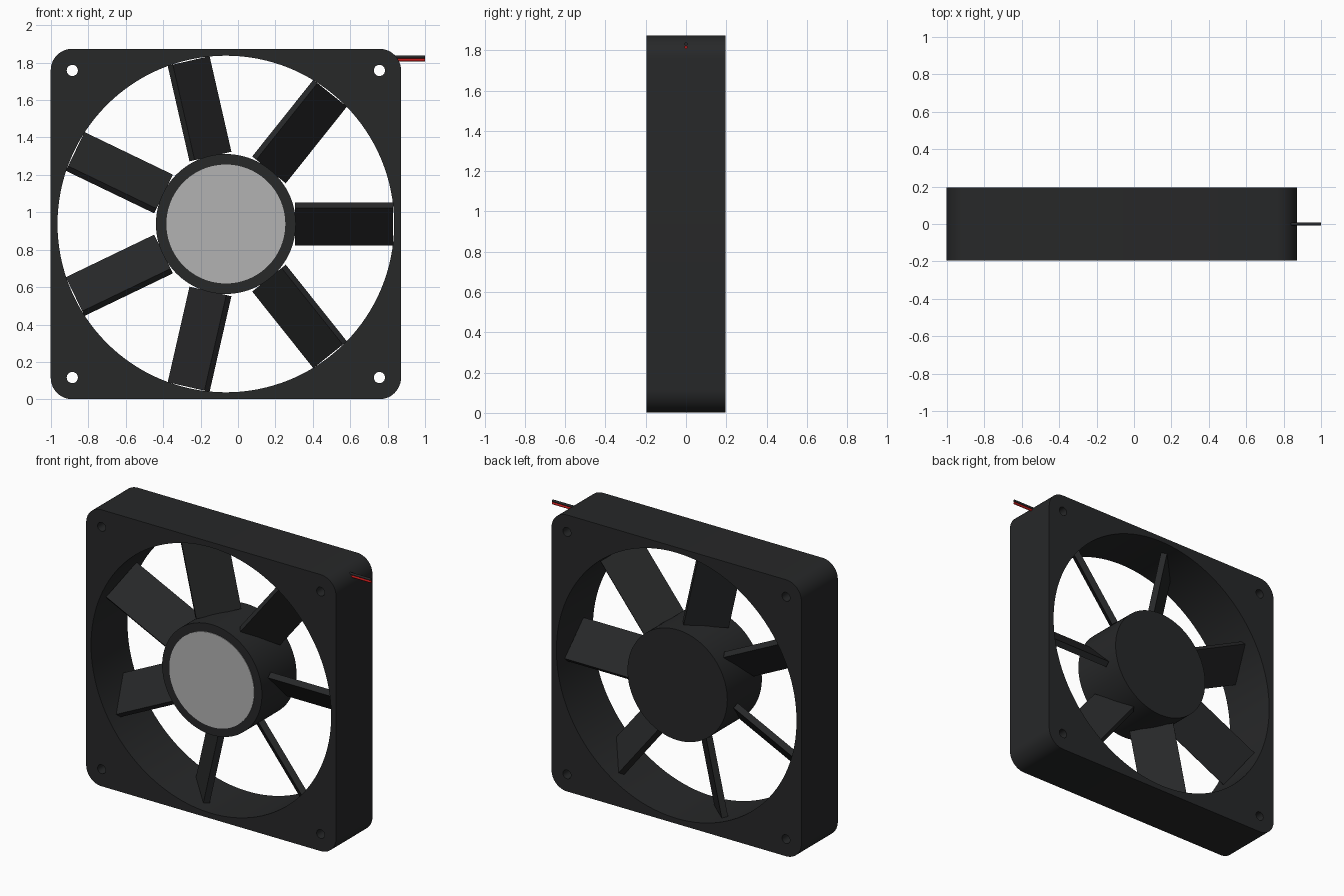
import bpy, bmesh
from math import sin, cos, pi, radians
from mathutils import Matrix, Vector

if "Cube" in bpy.data.objects:
    bpy.data.objects.remove(bpy.data.objects["Cube"])

CX, CZ, HALF, DEPTH = -0.065, 0.9375, 0.9365, 0.39


def material(name, rgb):
    m = bpy.data.materials.new(name)
    m.diffuse_color = (*rgb, 1)
    m.use_nodes = True
    m.node_tree.nodes["Principled BSDF"].inputs["Base Color"].default_value = m.diffuse_color
    return m


BLACK = material("black_plastic", (0.02, 0.021, 0.022))
LABEL = material("label_grey", (0.45, 0.45, 0.45))
RED = material("red_insulation", (0.5, 0.01, 0.01))


def circle(x, y, r, n):
    return [(x + r * cos(2 * pi * i / n), y + r * sin(2 * pi * i / n)) for i in range(n)]


def smooth(ob):
    bpy.ops.object.select_all(action='DESELECT')
    ob.select_set(True)
    bpy.context.view_layer.objects.active = ob
    bpy.ops.object.shade_smooth_by_angle(angle=radians(30))


def cylinder(name, mat, loc, r, depth, rot, n=96):
    bpy.ops.mesh.primitive_cylinder_add(vertices=n, radius=r, depth=depth, location=loc, rotation=rot)
    ob = bpy.context.object
    ob.name = name
    ob.data.materials.append(mat)
    smooth(ob)
    return ob


# Frame: rounded square outline with the big opening and four screw holes
R = 0.115
outline = []
for k, (sx, sy) in enumerate([(1, 1), (-1, 1), (-1, -1), (1, -1)]):
    for i in range(13):
        a = pi / 2 * (k + i / 12)
        outline.append((sx * (HALF - R) + R * cos(a), sy * (HALF - R) + R * sin(a)))
loops = [outline, circle(0, 0, 0.9, 128)]
loops += [circle(sx * 0.821, sy * 0.821, 0.03, 24) for sx in (-1, 1) for sy in (-1, 1)]

cu = bpy.data.curves.new("frame_profile", 'CURVE')
cu.dimensions = '2D'
cu.fill_mode = 'BOTH'
cu.extrude = DEPTH / 2
for pts in loops:
    sp = cu.splines.new('POLY')
    sp.points.add(len(pts) - 1)
    for p, (x, y) in zip(sp.points, pts):
        p.co = (x, y, 0, 1)
    sp.use_cyclic_u = True
frame = bpy.data.objects.new("frame", cu)
bpy.context.collection.objects.link(frame)
frame.location = (CX, 0, CZ)
frame.rotation_euler = (pi / 2, 0, 0)
frame.select_set(True)
bpy.context.view_layer.objects.active = frame
bpy.ops.object.convert(target='MESH')
frame = bpy.context.object
bm = bmesh.new()
bm.from_mesh(frame.data)
bmesh.ops.remove_doubles(bm, verts=bm.verts, dist=1e-5)
bmesh.ops.recalc_face_normals(bm, faces=bm.faces)
bm.to_mesh(frame.data)
bm.free()
frame.data.materials.clear()
frame.data.materials.append(BLACK)
smooth(frame)

# Hub and its label disc
FACING = (pi / 2, 0, 0)
cylinder("hub", BLACK, (CX, 0, CZ), 0.374, 0.37, FACING)
cylinder("hub_label", LABEL, (CX, -0.185, CZ), 0.318, 0.008, FACING)

# Seven flat blades pitched at 45 degrees
PITCH, R0, R1 = radians(45), 0.370, 0.894
for i in range(7):
    a = 2 * pi * i / 7
    radial = Vector((cos(a), 0, sin(a)))
    tangent = Vector((-sin(a), 0, cos(a)))
    y = Vector((0, 1, 0))
    chord = tangent * cos(PITCH) - y * sin(PITCH)
    normal = radial.cross(chord)
    rot = Matrix((radial, chord, normal)).transposed().to_4x4()
    bpy.ops.mesh.primitive_cube_add(size=1)
    blade = bpy.context.object
    blade.name = f"blade_{i + 1}"
    centre = Vector((CX, 0, CZ)) + radial * (R0 + R1) / 2
    blade.matrix_world = Matrix.Translation(centre) @ rot @ Matrix.Diagonal((R1 - R0, 0.285, 0.04, 1))
    blade.data.materials.append(BLACK)

# Two power wires leaving the upper corner
for name, mat, z in (("black_wire", BLACK, 1.831), ("red_wire", RED, 1.815)):
    cylinder(name, mat, (0.9, 0, z), 0.008, 0.2, (0, pi / 2, 0), 16)
